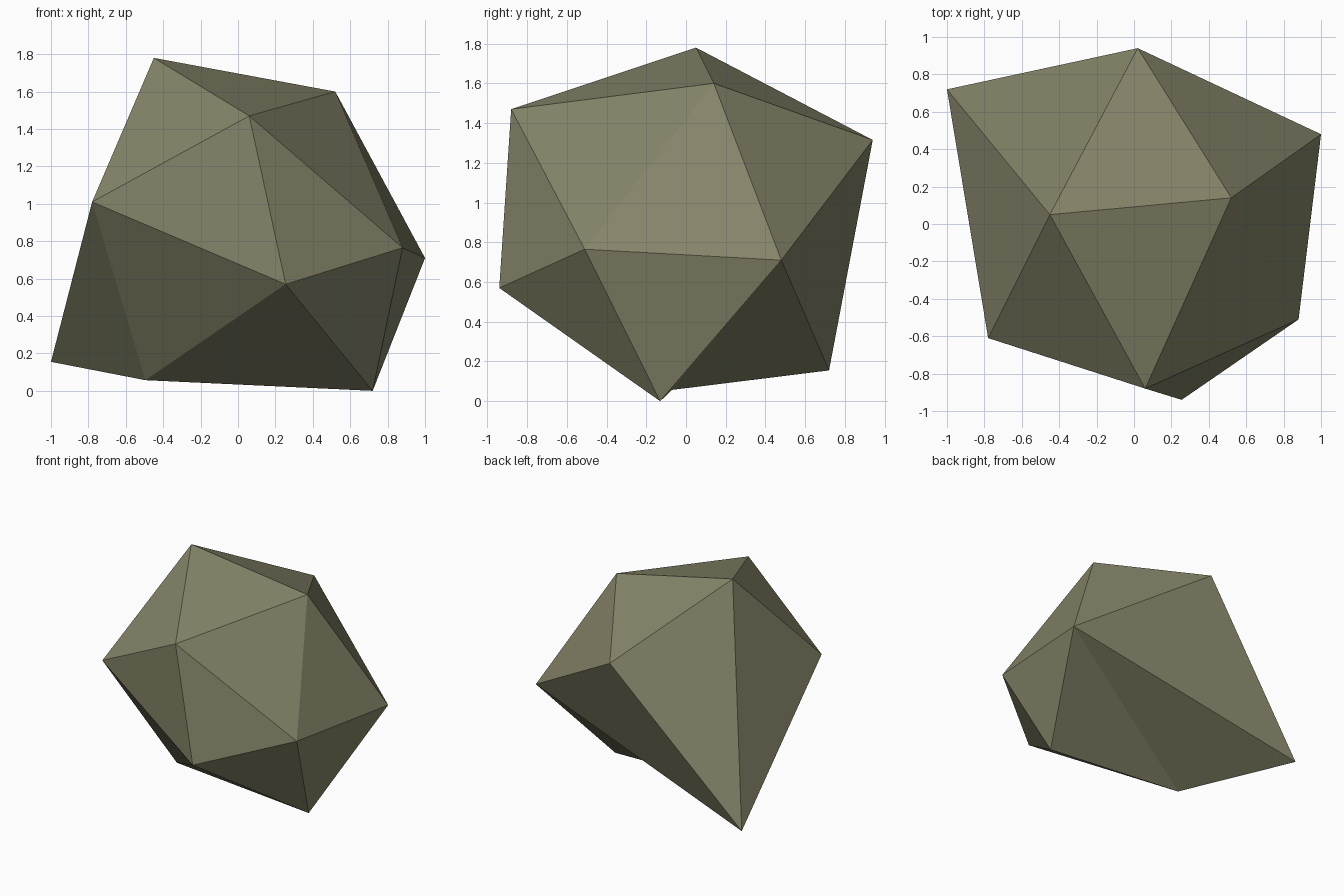
import bpy

if "Cube" in bpy.data.objects:
    bpy.data.objects.remove(bpy.data.objects["Cube"])

# Corner points of a rough, irregular twenty-sided boulder
P = {
    "A": (-0.45, 0.05, 1.78), "B": (0.52, 0.14, 1.60), "C": (0.06, -0.88, 1.47),
    "D": (-0.78, -0.61, 1.01), "E": (0.255, -0.94, 0.57), "F": (0.88, -0.51, 0.765),
    "G": (1.00, 0.48, 0.71), "H": (0.72, -0.13, 0.0), "I": (-0.495, -0.07, 0.057),
    "J": (-1.00, 0.72, 0.155), "K": (0.02, 0.94, 1.315),
}
# Facets: crown, front, right side, back and underside
FACETS = ("ACB ADC AJD AKJ ABK "
          "CDE CEF DIE DJI "
          "BCF BFG BGK EHF FHG "
          "GJK GIJ GHI EIH").split()

names = list(P)
mesh = bpy.data.meshes.new("boulder")
mesh.from_pydata([P[n] for n in names], [],
                 [[names.index(c) for c in f] for f in FACETS])
mesh.update()
boulder = bpy.data.objects.new("boulder", mesh)
bpy.context.collection.objects.link(boulder)

# Flat facets facing outward
bpy.context.view_layer.objects.active = boulder
boulder.select_set(True)
bpy.ops.object.mode_set(mode='EDIT')
bpy.ops.mesh.select_all(action='SELECT')
bpy.ops.mesh.normals_make_consistent(inside=False)
bpy.ops.object.mode_set(mode='OBJECT')
bpy.ops.object.shade_flat()

# Olive grey stone
stone = bpy.data.materials.new("olive stone")
stone.diffuse_color = (0.235, 0.23, 0.14, 1)
stone.use_nodes = True
stone.node_tree.nodes["Principled BSDF"].inputs["Base Color"].default_value = stone.diffuse_color
mesh.materials.append(stone)
